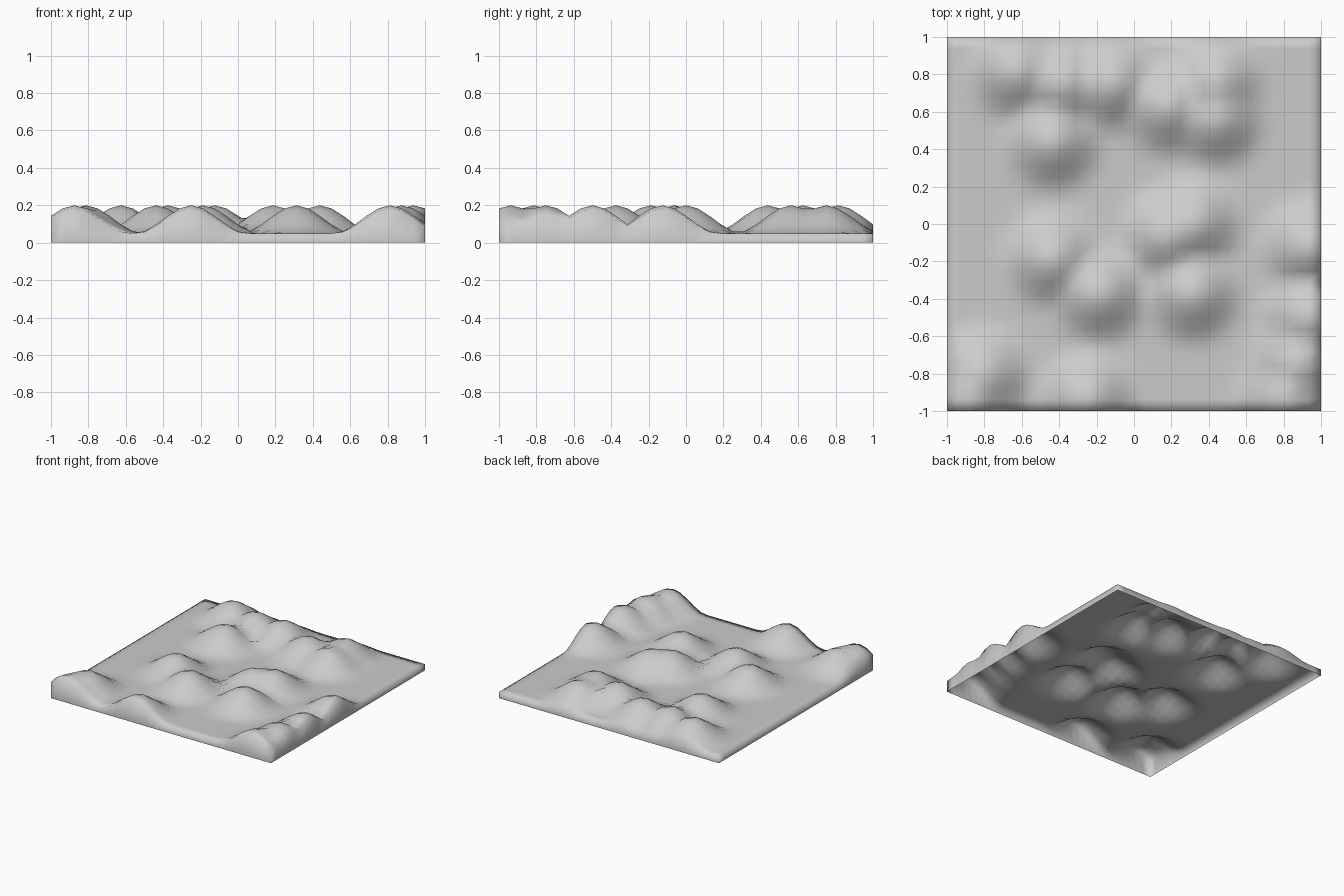
import bpy, bmesh, math

if "Cube" in bpy.data.objects:
    bpy.data.objects.remove(bpy.data.objects["Cube"])

N = 32              # grid cells per side
BASE, RISE, RADIUS = 0.05, 0.15, 0.30

# Hilltops (x, y), all the same height
PEAKS = [
    (-0.625, 0.8125), (-0.375, 0.75), (-0.125, 0.75), (-0.4375, 0.4375),
    (0.1875, 0.625), (0.4375, 0.5625), (0.4375, 0.75),
    (0.3125, 0.0), (0.1875, -0.0625), (-0.4375, -0.1875),
    (-0.1875, -0.375), (0.3125, -0.375),
    (-0.875, -0.9375), (-0.8125, -0.8125), (-0.25, -0.9375),
    (0.9375, -0.125), (0.9375, -0.5), (0.875, -0.75), (0.8125, -0.9375),
]


def height(x, y):
    """Smooth falloff from the nearest hilltop."""
    d = min(math.hypot(x - px, y - py) for px, py in PEAKS)
    t = max(0.0, 1.0 - d / RADIUS)
    return BASE + RISE * (3 * t * t - 2 * t ** 3)


# Rolling ground surface
bm = bmesh.new()
bmesh.ops.create_grid(bm, x_segments=N, y_segments=N, size=1.0)
for v in bm.verts:
    v.co.z = height(v.co.x, v.co.y)

# Side skirt down to z = 0, open underneath
rim = [e for e in bm.edges if e.is_boundary]
skirt = bmesh.ops.extrude_edge_only(bm, edges=rim)["geom"]
for g in skirt:
    if isinstance(g, bmesh.types.BMVert):
        g.co.z = 0.0
bmesh.ops.recalc_face_normals(bm, faces=bm.faces)
bm.normal_update()
if sum(f.normal.z for f in bm.faces) < 0:
    bmesh.ops.reverse_faces(bm, faces=bm.faces)
for f in bm.faces:
    f.smooth = True

mesh = bpy.data.meshes.new("hilly_terrain")
bm.to_mesh(mesh)
bm.free()
terrain = bpy.data.objects.new("hilly_terrain", mesh)
bpy.context.collection.objects.link(terrain)
